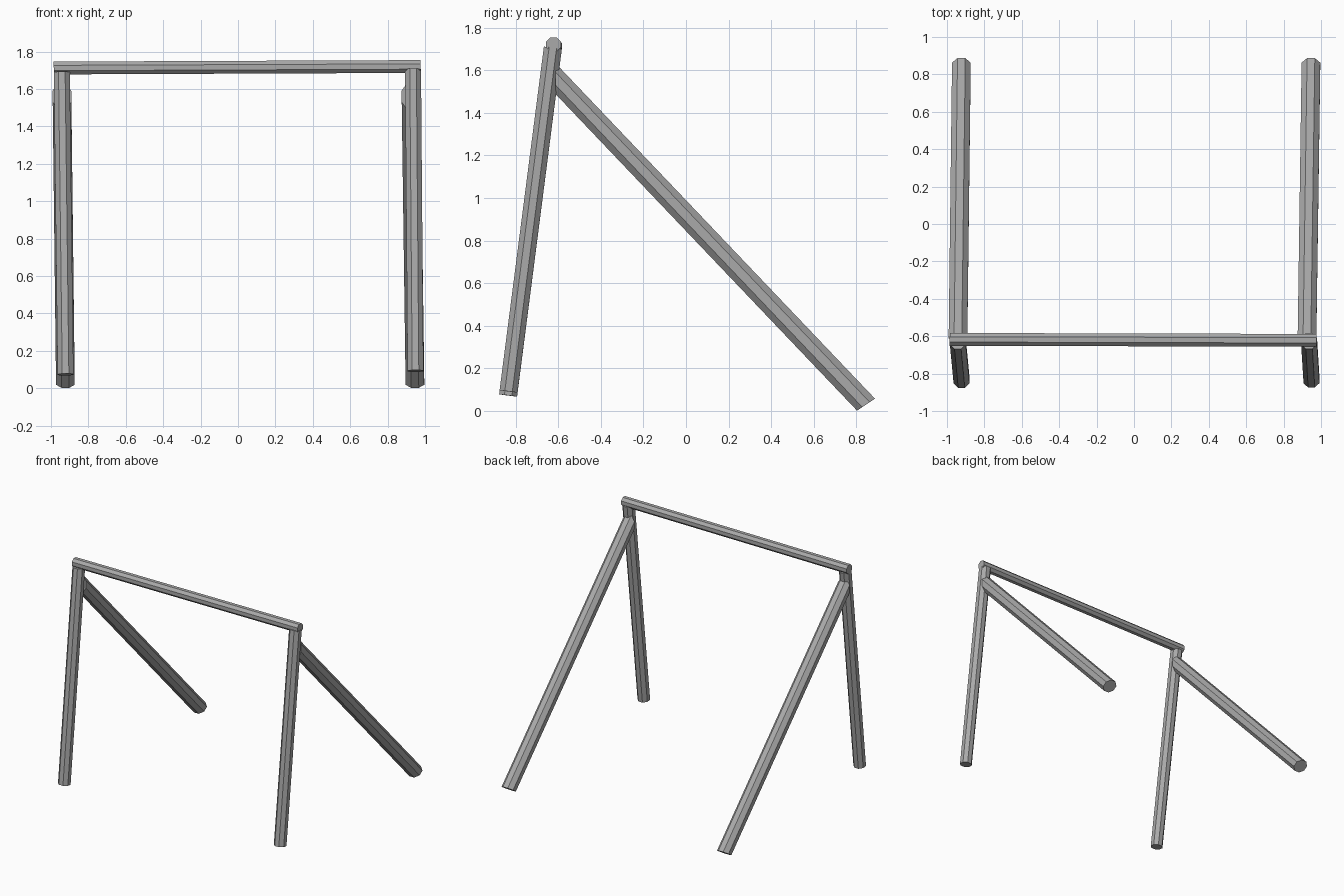
import bpy
import bmesh
import math
from mathutils import Vector

if "Cube" in bpy.data.objects:
    bpy.data.objects.remove(bpy.data.objects["Cube"], do_unlink=True)

grey = bpy.data.materials.new("pole_grey")
grey.use_nodes = True
grey.diffuse_color = (0.4, 0.4, 0.4, 1)
grey.node_tree.nodes["Principled BSDF"].inputs["Base Color"].default_value = (0.4, 0.4, 0.4, 1)


def pole(name, start, end, radius, start_cut=None, end_cut=None, sides=8):
    """Faceted pole from start to end; cuts are the normals of its end planes."""
    start, end = Vector(start), Vector(end)
    axis = (end - start).normalized()
    u = axis.orthogonal().normalized() if abs(axis.x) > 0.9 else axis.cross(Vector((1, 0, 0))).normalized()
    v = axis.cross(u)
    bm = bmesh.new()
    rings = []
    for centre, cut in ((start, start_cut), (end, end_cut)):
        normal = Vector(cut) if cut else axis
        ring = []
        for i in range(sides):
            angle = math.tau * (i + 0.5) / sides
            offset = radius * (math.cos(angle) * u + math.sin(angle) * v)
            slide = -offset.dot(normal) / axis.dot(normal)
            ring.append(bm.verts.new(centre + offset + axis * slide))
        rings.append(ring)
    low, high = rings
    for i in range(sides):
        j = (i + 1) % sides
        bm.faces.new((low[i], low[j], high[j], high[i]))
    bm.faces.new(low[::-1])
    bm.faces.new(high)
    bmesh.ops.recalc_face_normals(bm, faces=bm.faces)
    mesh = bpy.data.meshes.new(name)
    bm.to_mesh(mesh)
    bm.free()
    mesh.materials.append(grey)
    obj = bpy.data.objects.new(name, mesh)
    bpy.context.collection.objects.link(obj)


# Top rail
pole("crossbar", (-0.985, -0.617, 1.712), (0.975, -0.622, 1.72), 0.037)

# Near-upright front posts
pole("right_post", (-0.922, -0.835, 0.073), (-0.942, -0.627, 1.688), 0.046)
pole("left_post", (0.949, -0.833, 0.092), (0.936, -0.625, 1.705), 0.046)

# Sloping rear braces, cut upright where they meet the posts
meet = (0, 1, 0)
foot = (0, 0.55, -0.83)
pole("right_brace", (-0.941, -0.612, 1.56), (-0.923, 0.845, 0.03), 0.054, meet, foot)
pole("left_brace", (0.925, -0.612, 1.56), (0.946, 0.845, 0.03), 0.054, meet, foot)
